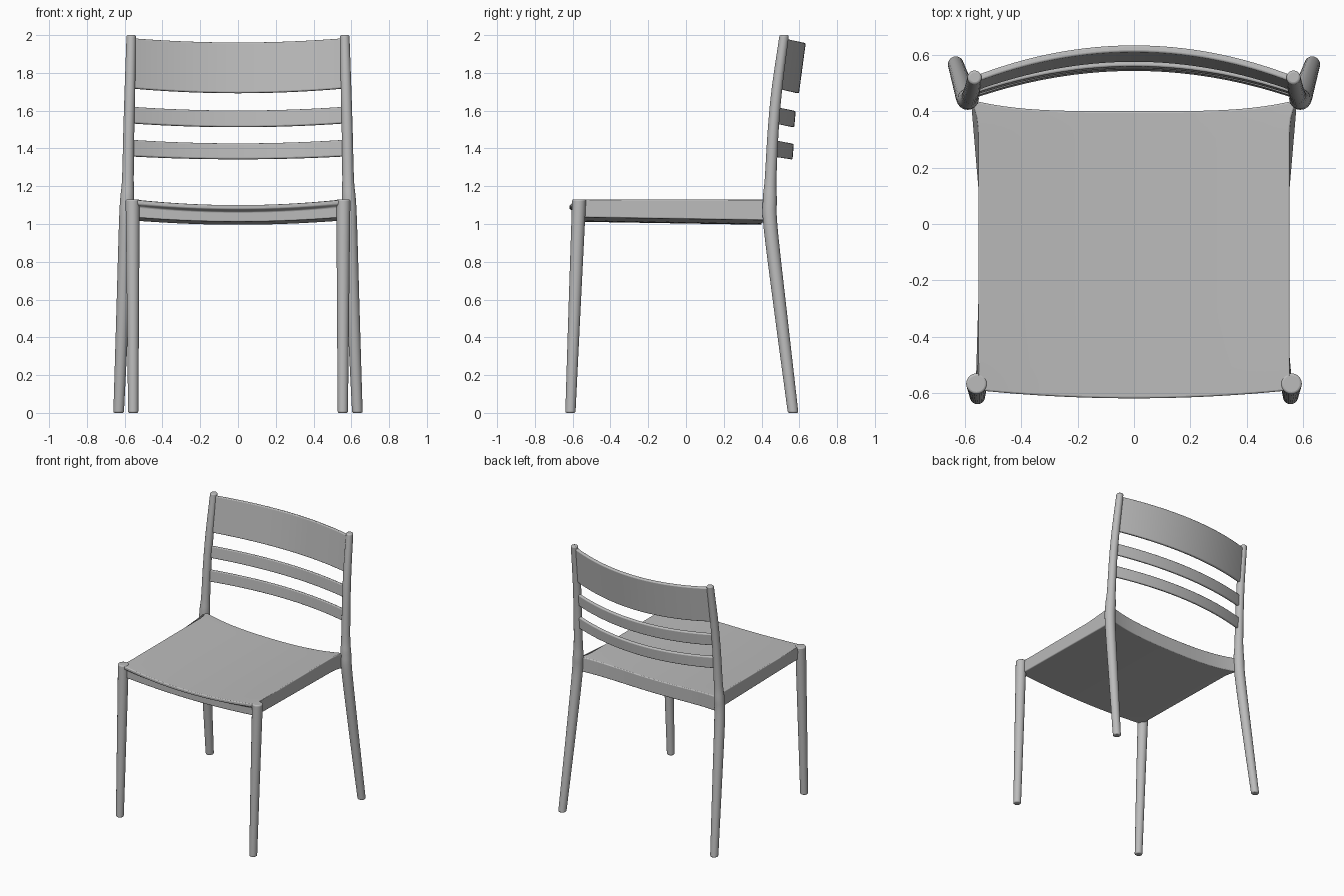
import bpy, bmesh, math
from mathutils import Vector

if "Cube" in bpy.data.objects:
    bpy.data.objects.remove(bpy.data.objects["Cube"])

grey = bpy.data.materials.new("light grey plastic")
grey.diffuse_color = (0.5, 0.5, 0.5, 1)
grey.use_nodes = True
grey.node_tree.nodes["Principled BSDF"].inputs["Base Color"].default_value = grey.diffuse_color


def loft(name, rings, bevel=0.0):
    """Skin closed rings of points, cap both ends, optionally round the edges."""
    bm = bmesh.new()
    loops = [[bm.verts.new(p) for p in ring] for ring in rings]
    n = len(loops[0])
    for a, b in zip(loops, loops[1:]):
        for i in range(n):
            j = (i + 1) % n
            bm.faces.new((a[i], a[j], b[j], b[i]))
    bm.faces.new(loops[0])
    bm.faces.new(loops[-1])
    bmesh.ops.recalc_face_normals(bm, faces=bm.faces)
    me = bpy.data.meshes.new(name)
    bm.to_mesh(me)
    bm.free()
    me.materials.append(grey)
    ob = bpy.data.objects.new(name, me)
    bpy.context.collection.objects.link(ob)
    if bevel:
        m = ob.modifiers.new("round edges", 'BEVEL')
        m.width, m.segments, m.limit_method = bevel, 3, 'ANGLE'
        m.angle_limit = math.radians(40)
    bpy.ops.object.select_all(action='DESELECT')
    bpy.context.view_layer.objects.active = ob
    ob.select_set(True)
    bpy.ops.object.shade_smooth_by_angle(angle=math.radians(40))
    return ob


def spline(keys, steps=6):
    """Catmull-Rom through keys of (x, y, z, radius)."""
    k = [Vector(p) for p in keys]
    k = [2 * k[0] - k[1]] + k + [2 * k[-1] - k[-2]]
    out = []
    for a, b, c, d in zip(k, k[1:], k[2:], k[3:]):
        for i in range(steps):
            t = i / steps
            out.append(0.5 * (2 * b + (c - a) * t + (2 * a - 5 * b + 4 * c - d) * t * t
                              + (3 * b - a - 3 * c + d) * t ** 3))
    return out + [k[-2]]


def tube(name, keys, side):
    rings = [[(side * (x + r * math.cos(a)), y + r * math.sin(a), z)
              for a in (math.tau * i / 24 for i in range(24))]
             for x, y, z, r in spline(keys)]
    return loft(name, rings, 0.008)


# legs; the back legs run on up as the backrest posts
front_keys = [(0.555, -0.612, 0, 0.027), (0.556, -0.59, 0.55, 0.032),
              (0.558, -0.566, 1.13, 0.037)]
back_keys = [(0.632, 0.567, 0, 0.028), (0.612, 0.505, 0.5, 0.033),
             (0.594, 0.448, 0.98, 0.037), (0.587, 0.444, 1.13, 0.037),
             (0.583, 0.448, 1.24, 0.031), (0.578, 0.462, 1.5, 0.029),
             (0.572, 0.482, 1.72, 0.028), (0.565, 0.52, 2.0, 0.025)]
for side, word in ((1, "right"), (-1, "left")):
    tube("front_leg_" + word, front_keys, side)
    tube("back_leg_" + word, back_keys, side)


# seat: slightly sagging slab, flaring at the corners into the legs
def half_width(y):
    back = max(0.0, (y - 0.33) / 0.11)
    front = max(0.0, (-0.50 - y) / 0.09)
    return 0.552 + 0.028 * back ** 2 + 0.015 * min(front, 1) ** 2


rings = []
for i in range(33):
    u = -1 + i / 16
    sag = 0.03 * (1 - u * u)
    y0 = -0.618 + 0.03 * u * u
    y1 = 0.40 + 0.04 * u ** 4
    rows = [0, 0.05, 0.1, 0.3, 0.5, 0.7, 0.85, 0.9, 0.94, 0.97, 1]
    top = [(y0 + (y1 - y0) * v, 1.13 - sag) for v in rows]
    yb = -0.575
    under = [(yb + (y1 - yb) * v, 1.036 - 0.016 * v - sag * 0.8)
             for v in reversed(rows)]
    lip = [(yb, 1.095 - sag), (y0, 1.108 - sag)]
    rings.append([(u * half_width(y), y, z) for y, z in top + under + lip])
loft("seat", rings, 0.006)


# curved backrest slats
def slat(name, low, high, thick):
    """low / high: (end y, end z, middle y, middle z) of that edge."""
    rings = []
    for i in range(33):
        u = -1 + i / 16
        x, k = 0.565 * u, u * u
        (yl, zl), (yh, zh) = [(e[2] + (e[0] - e[2]) * k, e[3] + (e[1] - e[3]) * k)
                              for e in (low, high)]
        h = thick / 2
        rings.append([(x, yl - h, zl), (x, yl + h, zl - 0.004),
                      (x, yh + h, zh - 0.004), (x, yh - h, zh)])
    return loft(name, rings, 0.007)


slat("top_rail", (0.482, 1.72, 0.586, 1.695), (0.513, 1.985, 0.622, 1.962), 0.024)
slat("middle_slat", (0.467, 1.535, 0.562, 1.515), (0.474, 1.622, 0.57, 1.602), 0.022)
slat("lower_slat", (0.457, 1.36, 0.553, 1.345), (0.462, 1.447, 0.56, 1.428), 0.022)
